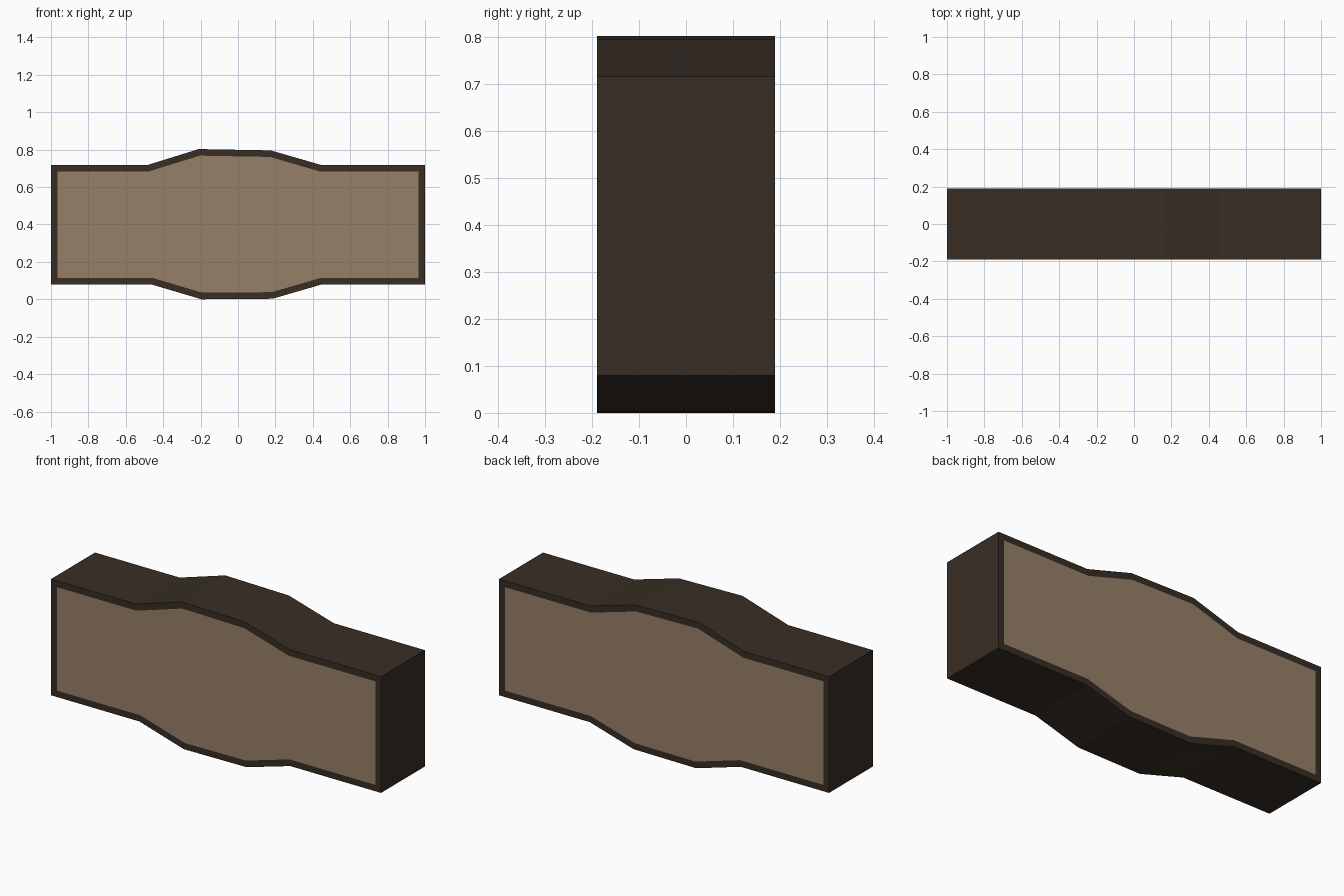
import bpy, bmesh

if "Cube" in bpy.data.objects:
    bpy.data.objects.remove(bpy.data.objects["Cube"])

HALF_DEPTH = 0.19


def material(name, rgb):
    m = bpy.data.materials.new(name)
    m.diffuse_color = (*rgb, 1.0)
    m.use_nodes = True
    m.node_tree.nodes["Principled BSDF"].inputs["Base Color"].default_value = m.diffuse_color
    return m


dark = material("dark brown frame", (0.039, 0.027, 0.018))
tan = material("tan panel", (0.31, 0.215, 0.137))

# Outline of the board seen from the front (x, z), with a bulged middle
outline = [(-1, 0.08), (-0.465, 0.08), (-0.195, 0.0), (0.185, 0.003),
           (0.45, 0.08), (1, 0.08), (1, 0.717), (0.448, 0.717),
           (0.175, 0.796), (-0.21, 0.803), (-0.487, 0.717), (-1, 0.717)]

bm = bmesh.new()

# Solid slab: extrude the outline from front to back
front = bm.faces.new([bm.verts.new((x, -HALF_DEPTH, z)) for x, z in outline])
ext = bmesh.ops.extrude_face_region(bm, geom=[front], use_keep_orig=True)
moved = [g for g in ext["geom"] if isinstance(g, bmesh.types.BMVert)]
bmesh.ops.translate(bm, verts=moved, vec=(0, 2 * HALF_DEPTH, 0))
bmesh.ops.recalc_face_normals(bm, faces=bm.faces[:])

# Flush tan panels on front and back, leaving a thin dark border
caps = [f for f in bm.faces if abs(f.normal.y) > 0.9]
for cap in caps:
    bmesh.ops.inset_region(bm, faces=[cap], thickness=0.035, use_even_offset=True)
    cap.material_index = 1

mesh = bpy.data.meshes.new("sign_board")
bm.to_mesh(mesh)
bm.free()
mesh.materials.append(dark)
mesh.materials.append(tan)
board = bpy.data.objects.new("sign_board", mesh)
bpy.context.collection.objects.link(board)
